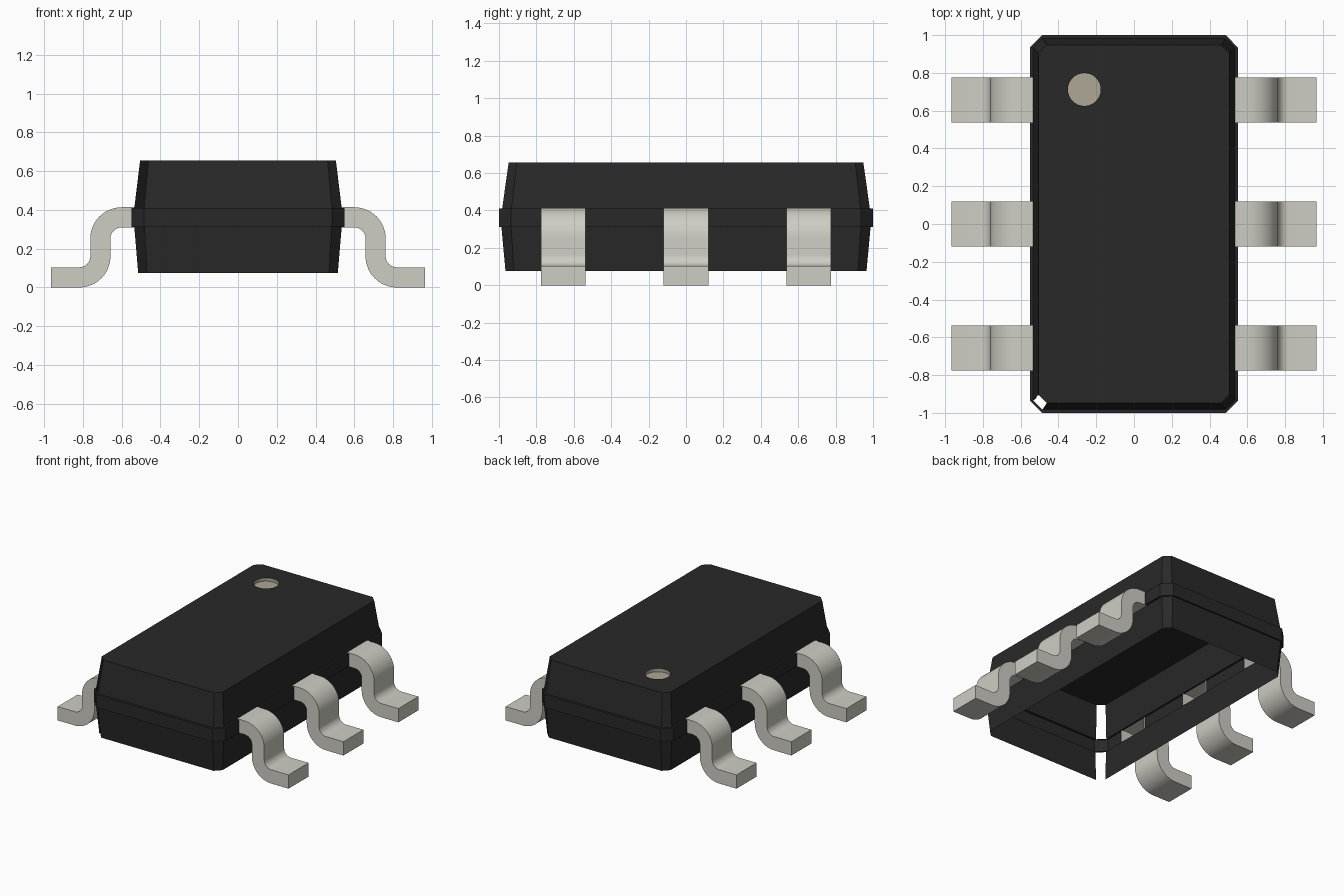
import bpy, bmesh
from math import sin, cos, pi, radians
from mathutils import Vector

cube = bpy.data.objects.get("Cube")
if cube:
    bpy.data.objects.remove(cube)


def material(name, rgb):
    m = bpy.data.materials.new(name)
    m.use_nodes = True
    m.diffuse_color = (*rgb, 1)
    m.node_tree.nodes["Principled BSDF"].inputs["Base Color"].default_value = (*rgb, 1)
    return m


black = material("black_plastic", (0.023, 0.022, 0.022))
metal = material("pale_metal", (0.62, 0.61, 0.55))
mark = material("marker_grey", (0.42, 0.385, 0.305))


def finish(bm, name, mat, smooth=False):
    bmesh.ops.recalc_face_normals(bm, faces=bm.faces)
    me = bpy.data.meshes.new(name)
    bm.to_mesh(me)
    bm.free()
    me.materials.append(mat)
    ob = bpy.data.objects.new(name, me)
    bpy.context.collection.objects.link(ob)
    if smooth:
        bpy.ops.object.select_all(action='DESELECT')
        ob.select_set(True)
        bpy.context.view_layer.objects.active = ob
        bpy.ops.object.shade_smooth_by_angle(angle=radians(35))
    return ob


LEG_Y = (-0.656, 0.0, 0.656)
LEG_HALF = 0.119
MARK_POS, MARK_R, MARK_DEPTH, SIDES = (-0.263, 0.712), 0.087, 0.025, 32
TOP = 0.656


def circle(bm, z):
    return [bm.verts.new((MARK_POS[0] + MARK_R * cos(2 * pi * i / SIDES),
                          MARK_POS[1] + MARK_R * sin(2 * pi * i / SIDES), z))
            for i in range(SIDES)]


def body_ring(bm, z, hx, hy, c):
    """Chamfered rectangle with extra points where the legs enter."""
    cuts = [y + s * LEG_HALF for y in LEG_Y for s in (-1, 1)]
    side = [-hy + c] + cuts + [hy - c]
    pts = [(hx, y) for y in side] + [(hx - c, hy), (c - hx, hy)]
    pts += [(-hx, y) for y in reversed(side)] + [(c - hx, -hy), (hx - c, -hy)]
    return [bm.verts.new((x, y, z)) for x, y in pts]


# Body shell: tapered top and bottom around a wider parting band, open below
bm = bmesh.new()
sections = [(TOP, 0.505, 0.948, 0.043), (0.41, 0.535, 0.983, 0.05),
            (0.41, 0.55, 1.0, 0.065), (0.312, 0.55, 1.0, 0.065),
            (0.312, 0.535, 0.987, 0.052), (0.075, 0.515, 0.965, 0.045)]
rings = [body_ring(bm, *s) for s in sections]
count = len(rings[0])
leg_slots = (1, 3, 5, 11, 13, 15)
open_corner = 17
for layer, (a, b) in enumerate(zip(rings, rings[1:])):
    for i in range(count):
        if layer == 2 and i in leg_slots:
            continue
        if layer in (0, 4) and i == open_corner:
            continue
        j = (i + 1) % count
        bm.faces.new((a[i], a[j], b[j], b[i]))

# Top face with a round opening for the marker
hole = circle(bm, TOP)
edges = []
for loop in (rings[0], hole):
    for i, v in enumerate(loop):
        w = loop[(i + 1) % len(loop)]
        edges.append(bm.edges.get((v, w)) or bm.edges.new((v, w)))
bmesh.ops.triangle_fill(bm, edges=edges, use_beauty=True, normal=Vector((0, 0, 1)))
finish(bm, "body_shell", black)

# Marker recess: short wall and floor
bm = bmesh.new()
rim, floor = circle(bm, TOP), circle(bm, TOP - MARK_DEPTH)
for i in range(SIDES):
    j = (i + 1) % SIDES
    bm.faces.new((rim[i], floor[i], floor[j], rim[j]))
bm.faces.new(floor)
finish(bm, "marker_recess", mark, smooth=True)


# Legs: rectangular section swept along an S-shaped path, open at the body
def leg(name, side, y):
    r, half_t, steps = 0.11, 0.052, 12
    stations = [((0.535, 0.362), (0, 1))]
    for k in range(steps + 1):
        a = pi / 2 * (1 - k / steps)
        n = (cos(a), sin(a))
        stations.append(((0.6 + r * n[0], 0.252 + r * n[1]), n))
    for k in range(steps + 1):
        a = pi + pi / 2 * k / steps
        n = (-cos(a), -sin(a))
        stations.append(((0.82 - r * n[0], 0.162 - r * n[1]), n))
    stations.append(((0.965, half_t), (0, 1)))
    bm = bmesh.new()
    loops = []
    for (px, pz), (nx, nz) in stations:
        corners = ((1, -1), (1, 1), (-1, 1), (-1, -1))
        loops.append([bm.verts.new((side * (px + s * half_t * nx), y + w * LEG_HALF,
                                    pz + s * half_t * nz)) for s, w in corners])
    for a, b in zip(loops, loops[1:]):
        for i in range(4):
            j = (i + 1) % 4
            bm.faces.new((a[i], a[j], b[j], b[i]))
    bm.faces.new(loops[-1])
    finish(bm, name, metal, smooth=True)


for side, side_name in ((1, "left"), (-1, "right")):
    for y, place in zip(LEG_Y, ("front", "middle", "back")):
        leg(f"{side_name}_{place}_leg", side, y)
